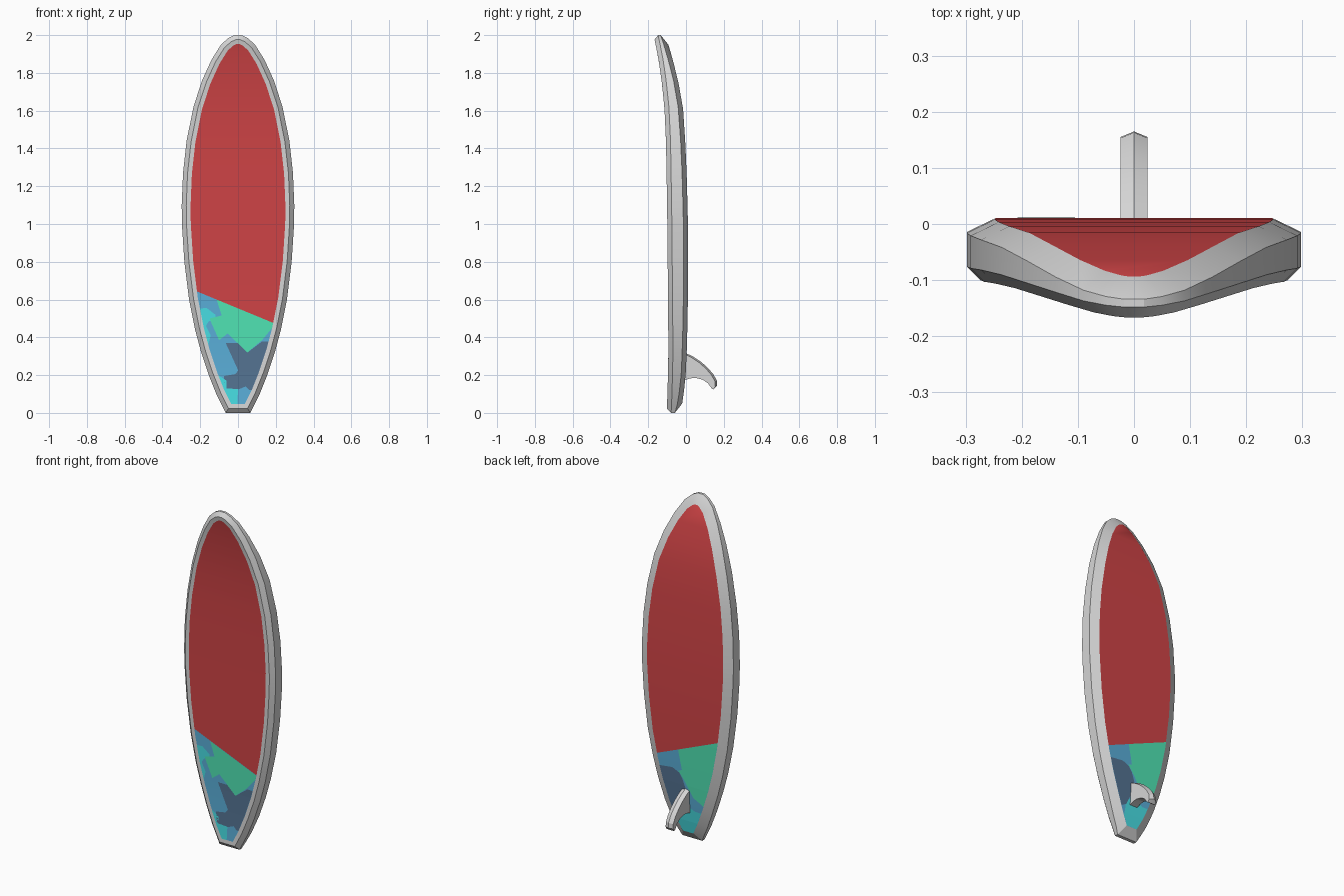
import bpy, bmesh, math
from mathutils import Vector

cube = bpy.data.objects.get("Cube")
if cube:
    bpy.data.objects.remove(cube, do_unlink=True)


# ---------- materials ----------
def material(name, r, g, b):
    def lin(c):
        c /= 255
        return c / 12.92 if c <= 0.04045 else ((c + 0.055) / 1.055) ** 2.4
    col = (lin(r), lin(g), lin(b), 1)
    m = bpy.data.materials.new(name)
    m.use_nodes = True
    m.diffuse_color = col
    m.node_tree.nodes["Principled BSDF"].inputs["Base Color"].default_value = col
    return m


GREY = material("light_grey", 214, 214, 214)
RED = material("red", 208, 68, 70)
BLUE = material("blue", 90, 174, 216)
NAVY = material("navy", 84, 115, 146)
GREEN = material("green", 80, 228, 180)
CYAN = material("cyan", 72, 222, 228)


def finish(name, bm, mats, smooth=True):
    mesh = bpy.data.meshes.new(name)
    bm.to_mesh(mesh)
    bm.free()
    for m in mats:
        mesh.materials.append(m)
    ob = bpy.data.objects.new(name, mesh)
    bpy.context.collection.objects.link(ob)
    if smooth:
        bpy.ops.object.select_all(action='DESELECT')
        ob.select_set(True)
        bpy.context.view_layer.objects.active = ob
        bpy.ops.object.shade_smooth_by_angle(angle=math.radians(22))
    return ob


# ---------- board shape ----------
# Half outline (x, z) from tail to nose
HALF = [(.065, 0), (.085, .04), (.115, .1), (.155, .2), (.195, .32), (.227, .44),
        (.259, .6), (.284, .8), (.297, 1.0), (.298, 1.1), (.291, 1.27), (.272, 1.44),
        (.236, 1.62), (.19, 1.76), (.14, 1.87), (.09, 1.95), (.05, 1.985), (.018, 2)]
OUTLINE = HALF + [(-x, z) for x, z in reversed(HALF)]
# Side curves (z, y) of the front and back faces
FRONT = [(0, -.103), (.05, -.1), (.28, -.093), (.6, -.095), (1.1, -.1), (1.5, -.107),
         (1.66, -.117), (1.79, -.133), (1.9, -.15), (2, -.172)]
BACK = [(0, -.035), (.05, -.02), (.17, -.003), (.33, .004), (.55, .01), (.97, .011),
        (1.23, .005), (1.5, -.007), (1.6, -.014), (1.76, -.042), (1.9, -.078), (2, -.11)]


def interp(table, z):
    for (z0, y0), (z1, y1) in zip(table, table[1:]):
        if z <= z1:
            return y0 + (y1 - y0) * (z - z0) / (z1 - z0)
    return table[-1][1]


def inset(loop, d):
    """Move a counter-clockwise loop inwards by d with mitred corners."""
    pts = [Vector(p) for p in loop]
    out = []
    for i, p in enumerate(pts):
        a = (p - pts[i - 1]).normalized()
        b = (pts[(i + 1) % len(pts)] - p).normalized()
        na, nb = Vector((-a.y, a.x)), Vector((-b.y, b.x))
        n = (na + nb).normalized()
        out.append(tuple(p + n * d / n.dot(na)))
    return out


PAINT_EDGE = inset(OUTLINE, .047)
BACK_EDGE = inset(OUTLINE, .05)
SPLIT_CO, SPLIT_NO = Vector((0, 0, .5534)), Vector((.4126, 0, 1))

# ---------- board: rings from front paint edge round the rail to the back ----------
bm = bmesh.new()
rings = []
for loop, curve, dy in [(PAINT_EDGE, FRONT, 0), (inset(OUTLINE, .024), FRONT, 0),
                        (OUTLINE, FRONT, .024), (OUTLINE, BACK, -.024),
                        (BACK_EDGE, BACK, 0)]:
    rings.append([bm.verts.new((x, interp(curve, z) + dy, z)) for x, z in loop])
n = len(OUTLINE)
for a, b in zip(rings, rings[1:]):
    for i in range(n):
        j = (i + 1) % n
        bm.faces.new((a[i], a[j], b[j], b[i]))
# Front and back panels, bridged left to right
panels = []
for ring in (rings[0], rings[-1]):
    for i in range(n // 2 - 1):
        f = bm.faces.new((ring[i], ring[i + 1], ring[n - 2 - i], ring[n - 1 - i]))
        f.material_index = 1
        panels.append(f)
bmesh.ops.recalc_face_normals(bm, faces=bm.faces[:])
# Slanted colour break across both panels
geom = set(panels)
for f in panels:
    geom.update(f.verts)
    geom.update(f.edges)
bmesh.ops.bisect_plane(bm, geom=list(geom), plane_co=SPLIT_CO, plane_no=SPLIT_NO)
for f in bm.faces:
    if f.material_index == 1 and (f.calc_center_median() - SPLIT_CO).dot(SPLIT_NO) < 0:
        f.material_index = 2
finish("board", bm, [GREY, RED, BLUE])


# ---------- camouflage patches ----------
def patch(name, pts, mat, back=False, layer=1):
    """Thin painted plate, clipped to the panel and following its curve."""
    edge, curve = (BACK_EDGE, BACK) if back else (PAINT_EDGE, FRONT)
    bm = bmesh.new()
    f = bm.faces.new([bm.verts.new((x, 0, z)) for x, z in pts])
    bmesh.ops.triangulate(bm, faces=[f])

    def cut(co, no, clear):
        bmesh.ops.bisect_plane(bm, geom=bm.verts[:] + bm.edges[:] + bm.faces[:],
                               plane_co=co, plane_no=no, clear_outer=clear)
    cut(SPLIT_CO, SPLIT_NO, True)
    for (x0, z0), (x1, z1) in zip(edge, edge[1:] + edge[:1]):
        cut((x0, 0, z0), (z1 - z0, 0, x0 - x1), True)
    for x, z in edge[:8]:
        cut((0, 0, z), (0, 0, 1), False)
    rows = [(z, interp(curve, z)) for x, z in edge[:n // 2]]
    side = 1 if back else -1
    for v in bm.verts:
        v.co.y = interp(rows, v.co.z) + side * .0012 * layer
    bm.normal_update()
    for f in bm.faces:
        if f.normal.y * side < 0:
            f.normal_flip()
    finish(name, bm, [mat], smooth=False)


patch("front_cyan_side_patch",
      [(-.26, .55), (-.165, .555), (-.12, .52), (-.115, .49), (-.155, .485), (-.17, .46),
       (-.145, .41), (-.165, .33), (-.18, .29), (-.26, .3)], CYAN)
patch("front_cyan_tail_patch",
      [(-.15, .2), (-.105, .2), (-.06, .17), (-.06, .13), (0, .13), (-.004, .02), (-.12, .02)], CYAN)
patch("front_green_patch",
      [(-.12, .62), (-.085, .587), (-.068, .52), (-.15, .5), (-.145, .485), (-.112, .475),
       (-.1, .385), (-.055, .42), (0, .415), (.012, .37), (.05, .32), (.127, .385),
       (.19, .46), (.25, .47), (.25, .56)], GREEN, layer=2)
patch("front_navy_patch",
      [(-.065, .37), (.01, .37), (.05, .32), (.127, .378), (.25, .378), (.22, .12), (.06, .12),
       (.075, .16), (.04, .14), (.005, .125), (-.07, .13), (-.075, .195), (-.015, .205),
       (.01, .235), (-.025, .305)], NAVY)
patch("back_navy_patch",
      [(.26, .4), (.17, .41), (.084, .42), (.04, .4), (.02, .37), (-.01, .29), (.02, .24),
       (.05, .17), (.085, .15), (.2, .13)], NAVY, back=True)
patch("back_green_patch",
      [(.05, .56), (-.01, .49), (-.03, .44), (.045, .41), (.01, .365), (-.035, .33),
       (-.05, .27), (-.09, .25), (-.14, .22), (-.26, .25), (-.28, .7), (-.05, .65)],
      GREEN, back=True)
patch("back_cyan_patch",
      [(.05, .2), (0, .215), (-.06, .19), (-.2, .19), (-.15, 0), (.04, 0), (.035, .06),
       (.06, .1)], CYAN, back=True)

# ---------- fin: swept blade with a ridge along its leading edge ----------
LEAD = [(-.01, .312), (.03, .293), (.07, .266), (.105, .235), (.135, .2), (.153, .168), (.155, .14)]
TRAIL = [(.145, .124), (.135, .13), (.118, .155), (.09, .175), (.05, .186), (.02, .182), (-.01, .172)]
bm = bmesh.new()
cols = []
for x, dy, dz in [(-.024, 0, 0), (0, .01, .004), (.024, 0, 0)]:
    pts = [(y + dy, z + dz) for y, z in LEAD] + TRAIL
    cols.append([bm.verts.new((x, y, z)) for y, z in pts])
m = len(cols[0])
for a, b in zip(cols, cols[1:]):
    for i in range(m):
        j = (i + 1) % m
        bm.faces.new((a[i], a[j], b[j], b[i]))
for col in (cols[0], cols[-1]):
    for i in range(m // 2 - 1):
        bm.faces.new((col[i], col[i + 1], col[m - 2 - i], col[m - 1 - i]))
bmesh.ops.recalc_face_normals(bm, faces=bm.faces[:])
finish("fin", bm, [GREY])
